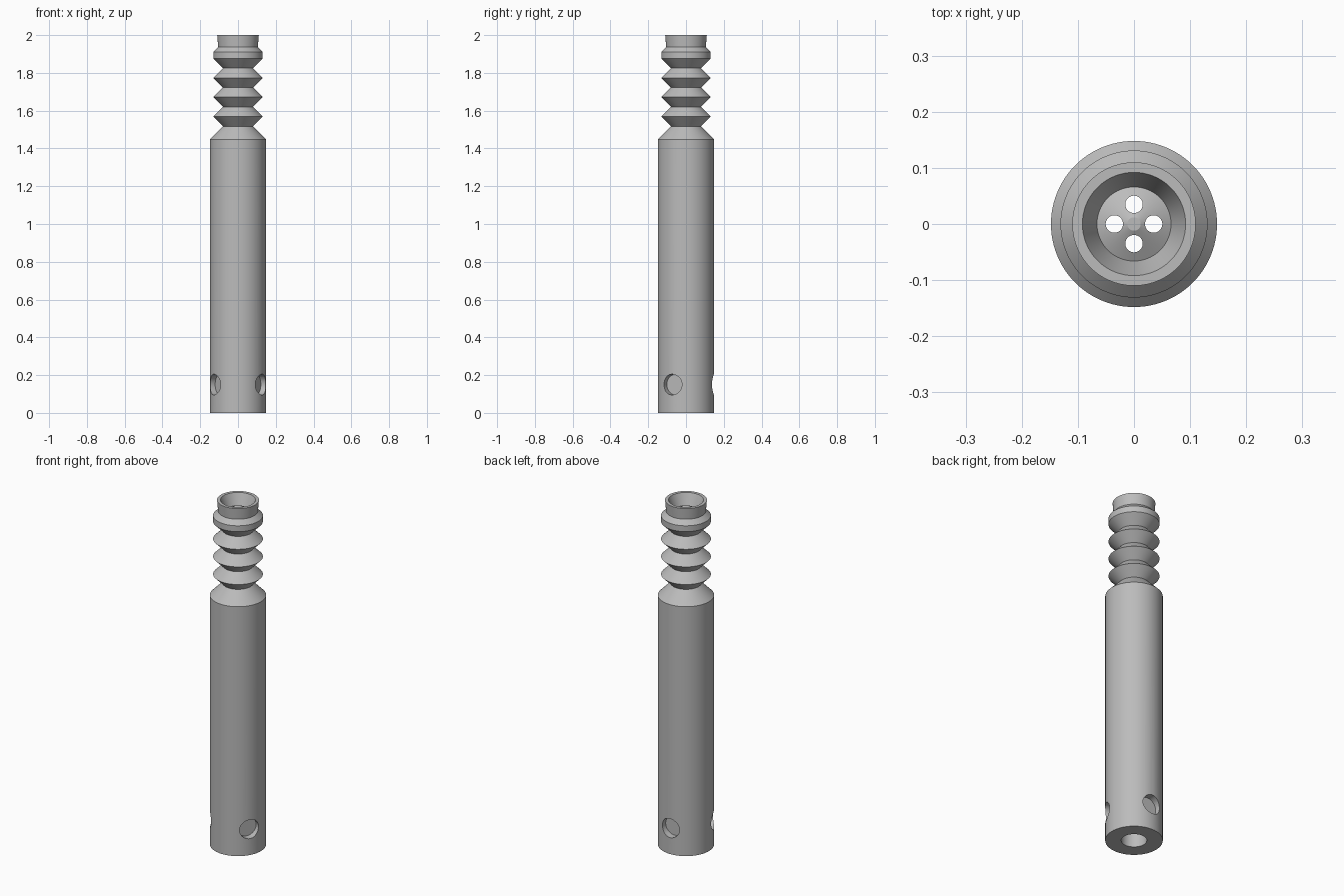
import bpy, bmesh, math
from mathutils import Matrix, Vector

cube = bpy.data.objects.get("Cube")
if cube:
    bpy.data.objects.remove(cube, do_unlink=True)

metal = bpy.data.materials.new("grey metal")
metal.use_nodes = True
GREY = (0.5, 0.5, 0.5, 1)
metal.diffuse_color = GREY
metal.node_tree.nodes["Principled BSDF"].inputs["Base Color"].default_value = GREY


def add_object(name, bm):
    mesh = bpy.data.meshes.new(name)
    bmesh.ops.recalc_face_normals(bm, faces=bm.faces)
    bm.to_mesh(mesh)
    bm.free()
    mesh.materials.append(metal)
    obj = bpy.data.objects.new(name, mesh)
    bpy.context.collection.objects.link(obj)
    return obj


def lathe(name, profile, steps=96):
    bm = bmesh.new()
    verts = [bm.verts.new((r, 0, z)) for r, z in profile]
    edges = [bm.edges.new(pair) for pair in zip(verts, verts[1:])]
    bmesh.ops.spin(bm, geom=verts + edges, cent=(0, 0, 0), axis=(0, 0, 1),
                   angle=2 * math.pi, steps=steps)
    bmesh.ops.remove_doubles(bm, verts=bm.verts, dist=1e-5)
    return add_object(name, bm)


def drill(target, centre, direction, radius, depth):
    # Cut one round hole and discard the cutter
    bm = bmesh.new()
    turn = Vector((0, 0, 1)).rotation_difference(Vector(direction)).to_matrix().to_4x4()
    bmesh.ops.create_cone(bm, cap_ends=True, segments=40, radius1=radius,
                          radius2=radius, depth=depth,
                          matrix=Matrix.Translation(centre) @ turn)
    cutter = add_object("hole_cutter", bm)
    cutter.hide_render = True
    mod = target.modifiers.new("hole", "BOOLEAN")
    mod.operation, mod.solver, mod.object = "DIFFERENCE", "EXACT", cutter
    bpy.context.view_layer.objects.active = target
    bpy.ops.object.modifier_apply(modifier=mod.name)
    bpy.data.objects.remove(cutter, do_unlink=True)


# Bore roof, bore, foot, barrel and shoulder
BORE, BODY, RIDGE, VALLEY = 0.066, 0.148, 0.131, 0.08
profile = [(0, 1.93), (0.012, 1.93), (BORE, 1.9), (BORE, 0), (BODY, 0),
           (BODY, 1.448), (VALLEY, 1.517)]
# Ridged neck
for i in range(3):
    z = 1.569 + i * 0.1023
    profile += [(RIDGE, z), (VALLEY, z + 0.051)]
# Collar, flared lip, cup and raised centre
profile += [(RIDGE, 1.876), (RIDGE, 1.91), (0.105, 1.936), (0.11, 2),
            (0.092, 2), (BORE, 1.935), (0.012, 1.965), (0, 1.965)]
tube = lathe("ridged_tube", profile)

# Three blind holes around the foot
for deg in (-30, 90, 210):
    d = Vector((math.cos(math.radians(deg)), math.sin(math.radians(deg)), 0))
    drill(tube, d * 0.158 + Vector((0, 0, 0.15)), d, 0.055, 0.1)

# Four vent holes in the cup floor
for i in range(4):
    a = i * math.pi / 2
    drill(tube, (0.035 * math.cos(a), 0.035 * math.sin(a), 1.94), (0, 0, 1), 0.0155, 0.15)

bpy.ops.object.select_all(action="DESELECT")
tube.select_set(True)
bpy.context.view_layer.objects.active = tube
bpy.ops.object.shade_smooth_by_angle(angle=math.radians(25))
